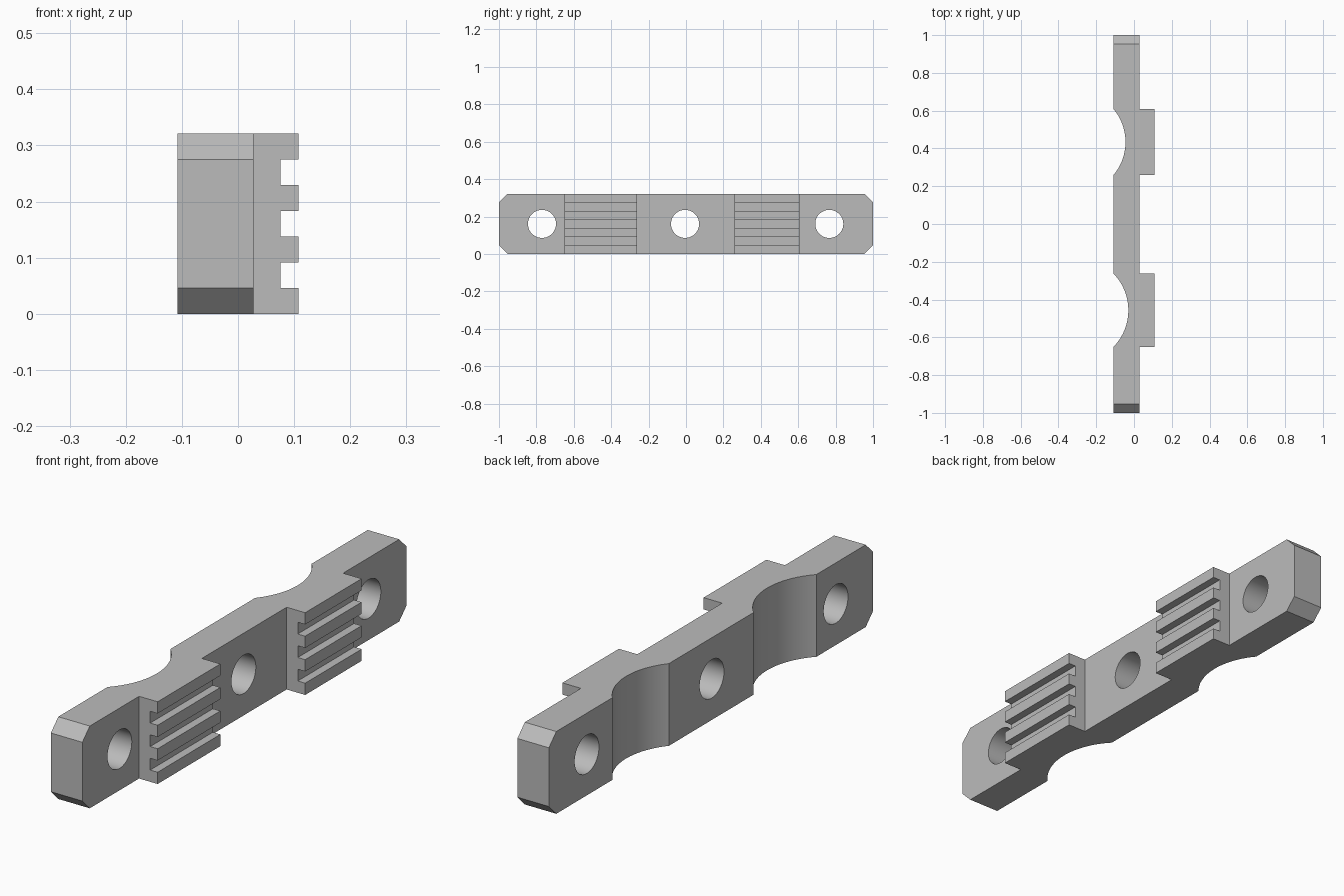
import bpy
import bmesh
from math import sin, cos, pi
from mathutils import Vector

cube = bpy.data.objects.get("Cube")
if cube:
    bpy.data.objects.remove(cube, do_unlink=True)

HEIGHT = 0.321
BACK, FACE, TIP = -0.108, 0.028, 0.108
BAND = HEIGHT / 7
CLAMPS = [(-0.65, -0.263, -0.03), (0.26, 0.608, -0.045)]  # y start, y end, scoop floor x
HOLES = [-0.77, -0.005, 0.766]

grey = bpy.data.materials.new("plain grey")
grey.use_nodes = True
COLOUR = (0.5, 0.5, 0.5, 1)
grey.diffuse_color = COLOUR
grey.node_tree.nodes["Principled BSDF"].inputs["Base Color"].default_value = COLOUR


def prism(name, points, direction):
    """Extrude a closed flat outline along a direction."""
    bm = bmesh.new()
    face = bm.faces.new([bm.verts.new(p) for p in points])
    top = bmesh.ops.extrude_face_region(bm, geom=[face])["geom"]
    bmesh.ops.translate(bm, vec=Vector(direction),
                        verts=[v for v in top if isinstance(v, bmesh.types.BMVert)])
    bmesh.ops.recalc_face_normals(bm, faces=bm.faces)
    mesh = bpy.data.meshes.new(name)
    bm.to_mesh(mesh)
    bm.free()
    mesh.materials.append(grey)
    obj = bpy.data.objects.new(name, mesh)
    bpy.context.collection.objects.link(obj)
    return obj


def combine(target, tool, operation):
    """Apply a boolean and discard the tool."""
    mod = target.modifiers.new(operation, "BOOLEAN")
    mod.operation, mod.object, mod.solver = operation, tool, "EXACT"
    bpy.context.view_layer.objects.active = target
    bpy.ops.object.modifier_apply(modifier=mod.name)
    bpy.data.objects.remove(tool, do_unlink=True)


def circle(radius, count):
    return [(radius * cos(2 * pi * i / count), radius * sin(2 * pi * i / count))
            for i in range(count)]


# Bar with chamfered ends
outline = []
for y, z in [(-1, 0), (1, 0), (1, HEIGHT), (-1, HEIGHT)]:
    inner_y = y * (1 - BAND)
    inner_z = BAND if z == 0 else HEIGHT - BAND
    corner = [(BACK, y, inner_z), (BACK, inner_y, z)]
    outline += corner if y * (z - HEIGHT / 2) > 0 else corner[::-1]
bar = prism("mounting_bar", outline, (FACE - BACK, 0, 0))

# Toothed grip pads
for start, end, floor in CLAMPS:
    root = FACE - 0.02
    comb = [(root, start, HEIGHT), (root, start, 0)]
    for i in range(7):
        x = TIP if i % 2 == 0 else TIP - 0.032
        comb += [(x, start, i * BAND), (x, start, (i + 1) * BAND)]
    combine(bar, prism("grip_pad", comb, (0, end - start, 0)), "UNION")

# Round scoops in the back
for start, end, floor in CLAMPS:
    half, depth = (end - start) / 2, floor - BACK
    radius = (half * half + depth * depth) / (2 * depth)
    ring = [(floor - radius + x, (start + end) / 2 + y, -0.1) for x, y in circle(radius, 160)]
    combine(bar, prism("scoop_cutter", ring, (0, 0, 0.6)), "DIFFERENCE")

# Through holes
for centre in HOLES:
    ring = [(-0.3, centre + y, HEIGHT / 2 + z) for y, z in circle(0.075, 64)]
    combine(bar, prism("hole_cutter", ring, (0.6, 0, 0)), "DIFFERENCE")

# Smooth curved walls, sharp edges elsewhere
bpy.ops.object.select_all(action="DESELECT")
bar.select_set(True)
bpy.context.view_layer.objects.active = bar
bpy.ops.object.shade_smooth_by_angle(angle=pi / 6)
